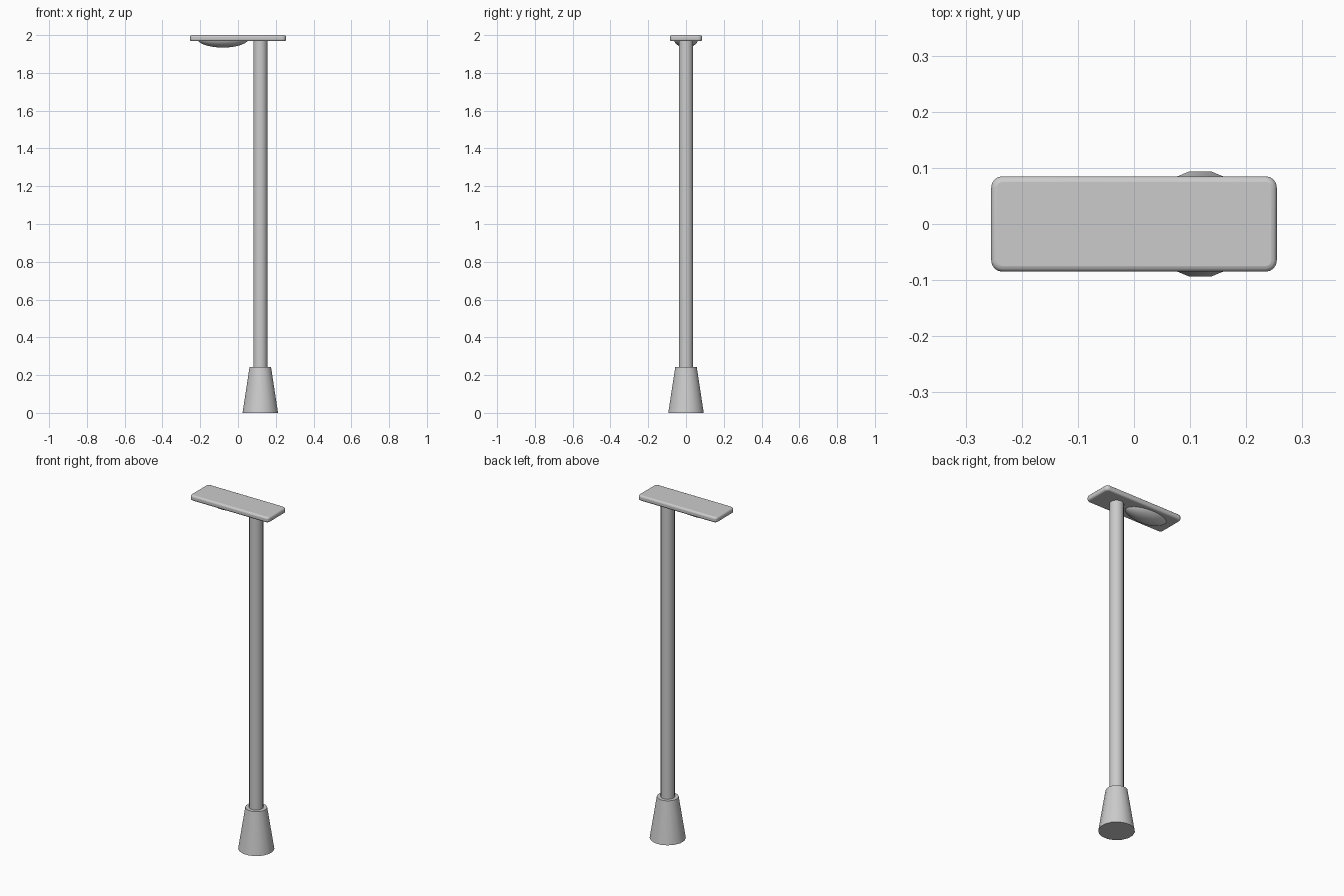
import bpy, math

if "Cube" in bpy.data.objects:
    bpy.data.objects.remove(bpy.data.objects["Cube"])

PX = 0.118   # pole axis
SIDES = 16


def finish(name):
    ob = bpy.context.object
    ob.name = name
    bpy.ops.object.transform_apply(location=False, rotation=True, scale=True)
    bpy.ops.object.shade_smooth_by_angle(angle=math.radians(35))
    return ob


def tapered(name, half1, half2, z0, z1):
    # half widths are measured to the flats, which face the axes
    k = 1 / math.cos(math.pi / SIDES)
    bpy.ops.mesh.primitive_cone_add(
        vertices=SIDES, radius1=half1 * k, radius2=half2 * k, depth=z1 - z0,
        location=(PX, 0, (z0 + z1) / 2), rotation=(0, 0, math.pi / SIDES))
    return finish(name)


# Conical foot and straight pole
tapered("base", 0.094, 0.057, 0, 0.242)
tapered("pole", 0.037, 0.037, 0.2, 1.975)

# Lamp head: flat slab with rounded corners and softened rims
bpy.ops.mesh.primitive_cube_add(size=1, location=(0, 0, 1.984))
bpy.context.object.scale = (0.509, 0.17, 0.032)
head = finish("lamp_head")
weights = head.data.attributes.new("bevel_weight_edge", 'FLOAT', 'EDGE')
for e in head.data.edges:
    a, b = (head.data.vertices[i].co for i in e.vertices)
    weights.data[e.index].value = 1.0 if abs(a.z - b.z) > 0.01 else 0.0
corners = head.modifiers.new("corners", 'BEVEL')
corners.limit_method = 'WEIGHT'
corners.width = 0.02
corners.segments = 4
rims = head.modifiers.new("rims", 'BEVEL')
rims.limit_method = 'ANGLE'
rims.angle_limit = math.radians(40)
rims.width = 0.01
rims.segments = 3
for p in head.data.polygons:
    p.use_smooth = True
# keep smoothing as the last step of the stack
for i, m in enumerate(list(head.modifiers)):
    if m.type == 'NODES':
        head.modifiers.move(i, len(head.modifiers) - 1)

# Shallow oval lens under the head
bpy.ops.mesh.primitive_uv_sphere_add(segments=32, ring_count=16, radius=1,
                                     location=(-0.08, 0, 1.984))
bpy.context.object.scale = (0.138, 0.066, 0.05)
lens = finish("lens")
for v in lens.data.vertices:
    v.co.z = min(v.co.z, 0.0)
